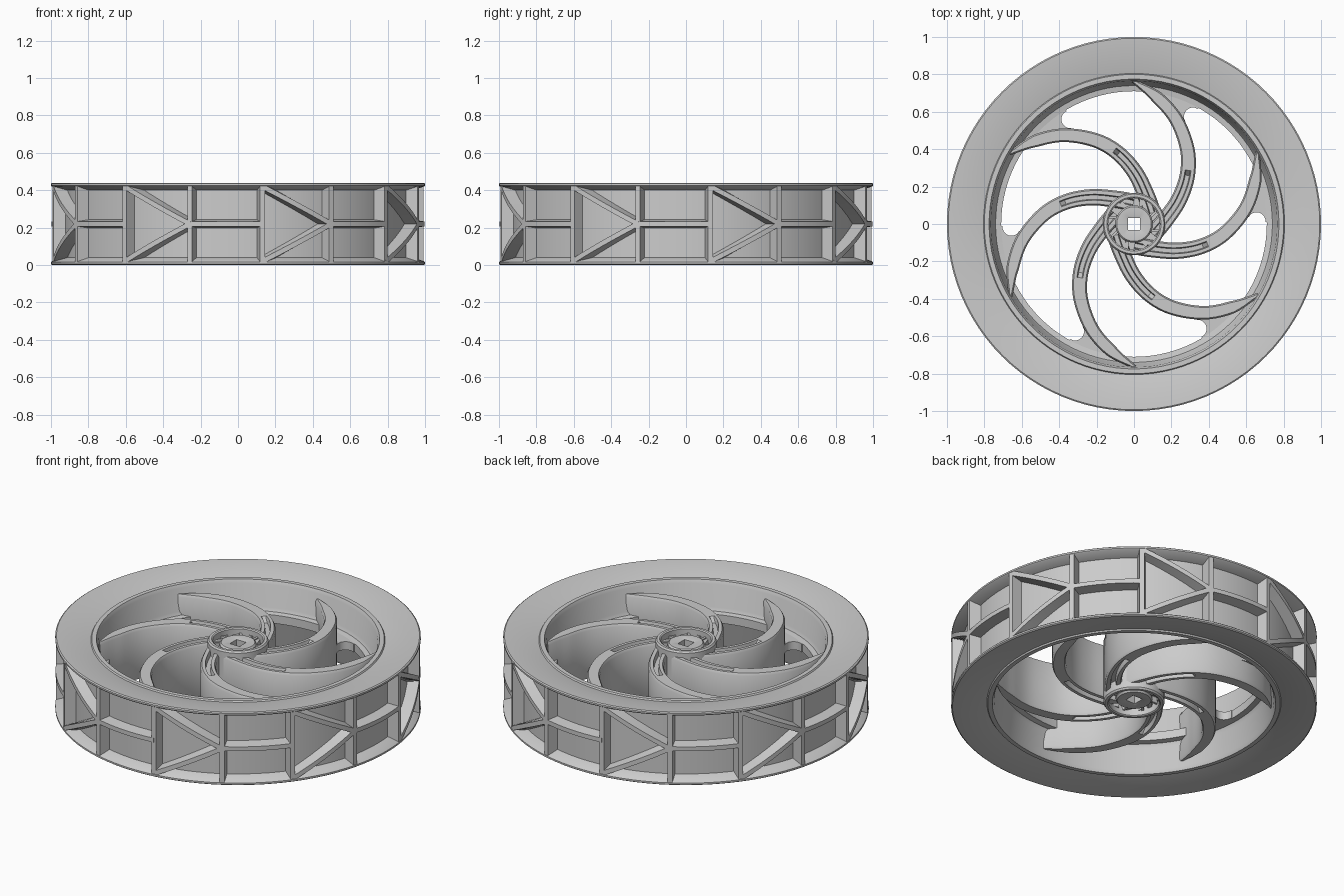
import bpy, bmesh
from math import sin, cos, pi, radians, hypot
from mathutils import Vector

if "Cube" in bpy.data.objects:
    bpy.data.objects.remove(bpy.data.objects["Cube"])

MID = 0.22  # the wheel is symmetric about this height


def finish(name, bm, smooth=30):
    bmesh.ops.recalc_face_normals(bm, faces=bm.faces)
    me = bpy.data.meshes.new(name)
    bm.to_mesh(me)
    bm.free()
    ob = bpy.data.objects.new(name, me)
    bpy.context.collection.objects.link(ob)
    bpy.ops.object.select_all(action='DESELECT')
    bpy.context.view_layer.objects.active = ob
    ob.select_set(True)
    bpy.ops.object.shade_smooth_by_angle(angle=radians(smooth))
    return ob


def skin(bm, rings, loop=False):
    """Join closed rings of points; cap the ends unless looped."""
    vs = [[bm.verts.new(p) for p in ring] for ring in rings]
    n = len(vs[0])
    for i in range(len(vs) if loop else len(vs) - 1):
        a, b = vs[i], vs[(i + 1) % len(vs)]
        for j in range(n):
            k = (j + 1) % n
            bm.faces.new((a[j], a[k], b[k], b[j]))
    if not loop:
        bm.faces.new(vs[0])
        bm.faces.new(vs[-1])


def mirrored(half):
    """Complete a half profile (upper side) about the mid plane."""
    return half + [(r, 2 * MID - z) for r, z in reversed(half)]


def lathe(name, profile, n, square=0):
    """Revolve a closed profile; radius 0 entries become a square bore."""
    bm = bmesh.new()
    rings = []
    for i in range(n):
        a = 2 * pi * i / n
        bore = square / max(abs(cos(a)), abs(sin(a)))
        rings.append([((r or bore) * cos(a), (r or bore) * sin(a), z) for r, z in profile])
    skin(bm, rings, True)
    return finish(name, bm)


def turn(p, a):
    return (p[0] * cos(a) - p[1] * sin(a), p[0] * sin(a) + p[1] * cos(a))


# rim with recessed tread floor, dished faces, raised lip and inner web
lathe("rim", mirrored([(0.935, 0.40), (0.995, 0.42), (1.0, 0.425), (1.0, 0.435),
                       (0.993, 0.44), (0.90, 0.433), (0.805, 0.412), (0.80, 0.42),
                       (0.775, 0.42), (0.765, 0.40), (0.75, 0.27), (0.74, 0.25),
                       (0.71, 0.245)]), 96)

# tread ribs: tapered bars wrapped around the rim
def rib(bm, a0, z0, a1, z1, steps=8):
    d = Vector((a1 - a0, z1 - z0)).normalized()
    rings = []
    for i in range(steps + 1):
        t = i / steps
        a, z = a0 + (a1 - a0) * t, z0 + (z1 - z0) * t
        ring = []
        for r, w in ((0.925, -0.024), (0.998, -0.013), (0.998, 0.013), (0.925, 0.024)):
            aa, zz = a - d.y * w, z + d.x * w
            ring.append((r * cos(aa), r * sin(aa), min(max(zz, 0.006), 0.434)))
        rings.append(ring)
    skin(bm, rings)


bm = bmesh.new()
step = radians(22.5)
for k in range(8):
    a = radians(-127.5) + k * 2 * step
    rib(bm, a, 0.01, a, 0.43, 1)
    rib(bm, a + step, 0.01, a + step, 0.43, 1)
    rib(bm, a, 0.42, a + step, MID)
    rib(bm, a, 0.02, a + step, MID)
    rib(bm, a + step, MID, a + 2 * step, MID)
finish("tread_ribs", bm)

# spoke centre line, from hub to rim
PATH = [(0.10, -0.055), (0.165, 0.02), (0.24, 0.13), (0.285, 0.26), (0.285, 0.40),
        (0.225, 0.56), (0.12, 0.68), (-0.005, 0.765)]


def spline(pts, per=5):
    """Smooth curve through the points."""
    P = [Vector(p) for p in pts]
    P = [2 * P[0] - P[1]] + P + [2 * P[-1] - P[-2]]
    out = []
    for i in range(1, len(P) - 2):
        a, b, c, d = P[i - 1:i + 3]
        for j in range(per):
            t = j / per
            out.append(0.5 * (2 * b + (c - a) * t + (2 * a - 5 * b + 4 * c - d) * t * t
                              + (3 * b - a - 3 * c + d) * t ** 3))
    return out + [P[-2]]


line = spline(PATH)


# curved spokes with a groove in the inner part of both edges
def spoke(bm, ang):
    rings = []
    last = len(line) - 1
    for i, p in enumerate(line):
        t = i / last
        d = (line[min(i + 1, last)] - line[max(i - 1, 0)]).normalized()
        n = Vector((-d.y, d.x))
        w = 0.048 - 0.016 * t if t < 0.85 else 0.0344 - 0.16 * (t - 0.85)
        g = min(0.016, w * 0.4)
        depth = 0.03 if t < 0.45 else 0.0
        h = 0.165 - 0.015 * t
        half = [(w, h - 0.015), (w - 0.008, h), (g, h), (g * 0.7, h - depth)]
        top = half + [(-x, z) for x, z in reversed(half)]
        sec = top + [(x, -z) for x, z in reversed(top)]
        rings.append([(*turn(p + n * x, ang), MID + z) for x, z in sec])
    skin(bm, rings)


bm = bmesh.new()
for k in range(6):
    spoke(bm, k * pi / 3)
finish("spokes", bm)

# webs filling the wedge between spoke and rim, with a rounded end
bm = bmesh.new()
bulb = [(0.315 + 0.048 * cos(radians(a)), 0.575 + 0.048 * sin(radians(a)))
        for a in range(215, 40, -20)]
arc = [(0.745 * cos(radians(a)), 0.745 * sin(radians(a))) for a in range(61, 90, 4)]
inner = [tuple(p) for p in reversed(line[25:34])]
for k in range(6):
    outline = [turn(p, k * pi / 3) for p in inner + bulb + arc]
    skin(bm, [[(x, y, z) for x, y in outline] for z in (0.195, 0.245)])
finish("spoke_webs", bm)

# hub: square bore, central boss, recess and outer ring
lathe("hub", mirrored([(0, 0.395), (0.055, 0.40), (0.092, 0.40), (0.10, 0.39), (0.10, 0.34),
                       (0.138, 0.34), (0.138, 0.415), (0.145, 0.42), (0.16, 0.42),
                       (0.167, 0.41)]), 48, square=0.032)

# short ribs in the hub recess, on both sides
bm = bmesh.new()
for k in range(8):
    a = k * pi / 4 + pi / 8
    for z0, z1 in ((0.33, 0.39), (0.05, 0.11)):
        quad = [turn(p, a) for p in ((0.095, -0.007), (0.145, 0.013), (0.145, 0.027), (0.095, 0.007))]
        skin(bm, [[(x, y, z) for x, y in quad] for z in (z0, z1)])
finish("hub_ribs", bm)
